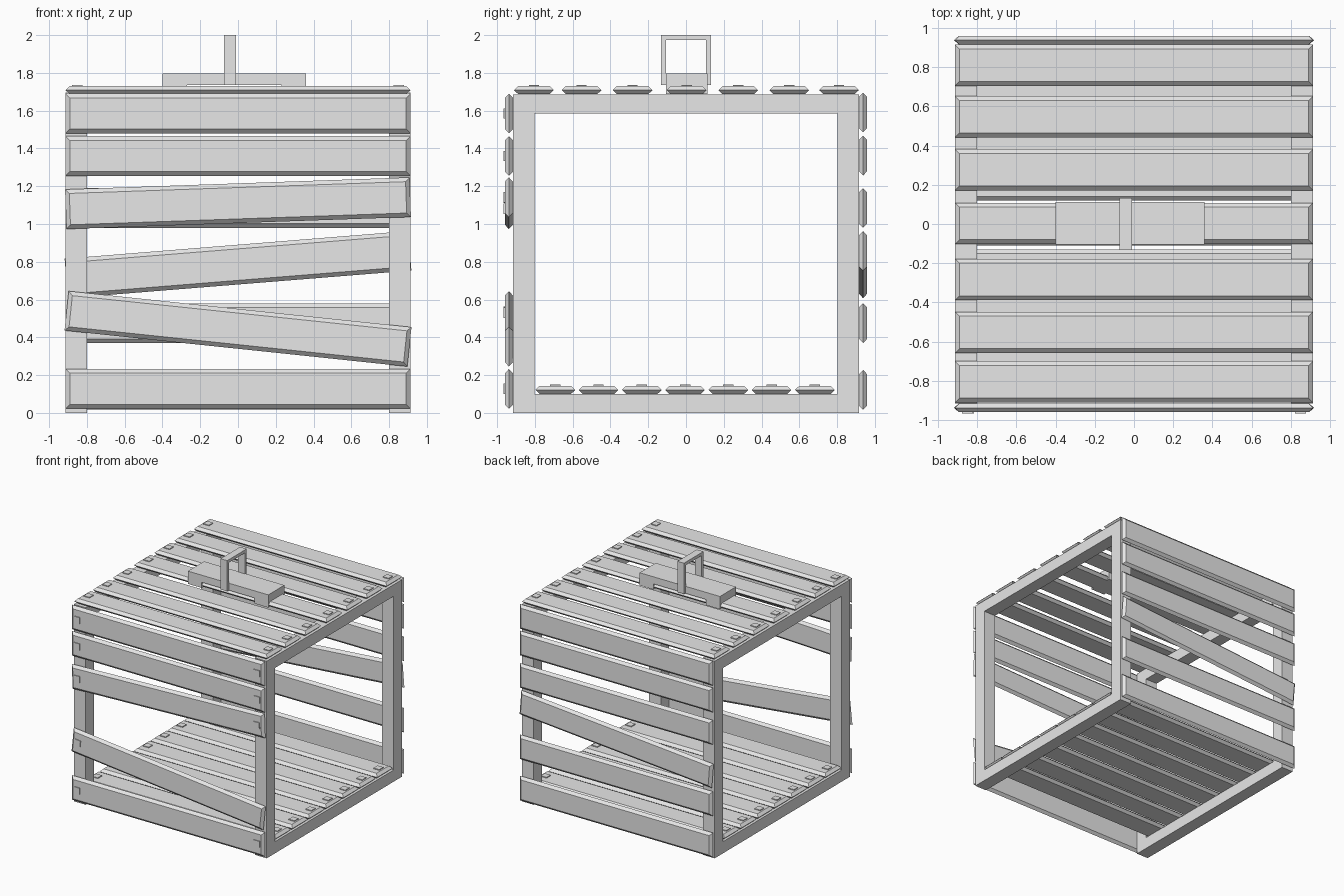
import bpy, bmesh, math
from mathutils import Matrix

cube = bpy.data.objects.get("Cube")
if cube:
    bpy.data.objects.remove(cube, do_unlink=True)

grey = bpy.data.materials.new("plain_grey")
grey.use_nodes = True
grey.diffuse_color = (0.8, 0.8, 0.8, 1)
grey.node_tree.nodes["Principled BSDF"].inputs["Base Color"].default_value = (0.8, 0.8, 0.8, 1)

LENGTH, WIDTH, THICK, CHAMFER = 1.825, 0.21, 0.043, 0.022
NAIL_X, NAIL = 0.85, 0.055


def finish(name, bm):
    bmesh.ops.recalc_face_normals(bm, faces=bm.faces)
    mesh = bpy.data.meshes.new(name)
    bm.to_mesh(mesh)
    bm.free()
    mesh.materials.append(grey)
    obj = bpy.data.objects.new(name, mesh)
    bpy.context.scene.collection.objects.link(obj)
    return obj


def add_box(bm, x0, x1, y0, y1, z0, z1):
    size = Matrix.Diagonal((x1 - x0, y1 - y0, z1 - z0, 1))
    centre = Matrix.Translation(((x0 + x1) / 2, (y0 + y1) / 2, (z0 + z1) / 2))
    bmesh.ops.create_cube(bm, size=1, matrix=centre @ size)


def rect(bm, half_a, half_b, place):
    """Four corner vertices of a rectangle, placed by a function."""
    return [bm.verts.new(place(a * half_a, b * half_b))
            for a, b in ((-1, -1), (1, -1), (1, 1), (-1, 1))]


def bridge(bm, lower, upper):
    for i in range(4):
        j = (i + 1) % 4
        bm.faces.new((lower[i], lower[j], upper[j], upper[i]))


def slat(name, matrix, nails=(-1, 1)):
    """Plank with edges chamfered to a ridge; its back lies on local z = 0."""
    bm = bmesh.new()
    rings = []
    for inset, z in ((CHAMFER, 0), (0, THICK / 2), (CHAMFER, THICK)):
        rings.append(rect(bm, LENGTH / 2 - inset, WIDTH / 2 - inset,
                          lambda a, b, z=z: (a, b, z)))
    bridge(bm, rings[0], rings[1])
    bridge(bm, rings[1], rings[2])
    bm.faces.new(rings[0])
    bm.faces.new(rings[2])
    # Square nail heads
    h = NAIL / 2
    for side in nails:
        x = side * NAIL_X
        add_box(bm, x - h, x + h, -h, h, THICK - 0.01, THICK + 0.007)
    bm.transform(matrix)
    return finish(name, bm)


# Square side frames
def side_frame(name, x0, x1):
    bm = bmesh.new()
    rings = []
    for x in (x0, x1):
        for half_y, half_z in ((0.915, 0.8425), (0.802, 0.7425)):
            rings.append(rect(bm, half_y, half_z,
                              lambda a, b, x=x: (x, a, b + 0.8425)))
    outer0, inner0, outer1, inner1 = rings
    bridge(bm, outer0, inner0)
    bridge(bm, outer1, inner1)
    bridge(bm, outer0, outer1)
    bridge(bm, inner0, inner1)
    finish(name, bm)


side_frame("left_frame", 0.80, 0.912)
side_frame("right_frame", -0.912, -0.80)

# Roof slats
for i, y in enumerate((-0.805, -0.553, -0.283, 0.003, 0.277, 0.547, 0.81)):
    slat(f"roof_slat_{i + 1}", Matrix.Translation((0, y, 1.687)))

# Floor slats
for i in range(7):
    slat(f"floor_slat_{i + 1}", Matrix.Translation((0, (i - 3) * 0.229 - 0.005, 0.1)))

# Front slats: height, tilt in degrees, nailed ends
upright = Matrix.Rotation(math.pi / 2, 4, "X")
for i, (z, tilt, nails) in enumerate((
        (1.585, 0, (-1, 1)), (1.36, 0, (-1, 1)), (1.11, 2, (-1, 1)),
        (0.445, -6, (-1,)), (0.127, 0, (-1, 1)))):
    turn = Matrix.Rotation(math.radians(-tilt), 4, "Y")
    slat(f"front_slat_{i + 1}", Matrix.Translation((0, -0.916, z)) @ turn @ upright, nails)

# Back slats, without visible nails
for i, (z, tilt) in enumerate((
        (1.59, 0), (1.362, 0), (1.085, 0), (0.785, 4.6), (0.475, 0), (0.122, 0))):
    turn = Matrix.Rotation(math.radians(-tilt), 4, "Y")
    slat(f"back_slat_{i + 1}",
         Matrix.Translation((0, 0.916 + THICK, z)) @ turn @ upright, ())

# Handle base with a foot at each end straddling the middle roof slat
bm = bmesh.new()
add_box(bm, -0.40, 0.36, -0.105, 0.113, 1.735, 1.796)
add_box(bm, -0.40, -0.27, -0.105, 0.113, 1.687, 1.735)
add_box(bm, 0.23, 0.36, -0.105, 0.113, 1.687, 1.735)
finish("handle_base", bm)

# Handle loop
bm = bmesh.new()
for y0, y1 in ((-0.132, -0.106), (0.106, 0.132)):
    add_box(bm, -0.073, -0.01, y0, y1, 1.737, 1.974)
add_box(bm, -0.073, -0.01, -0.132, 0.132, 1.974, 2.0)
finish("handle_loop", bm)
